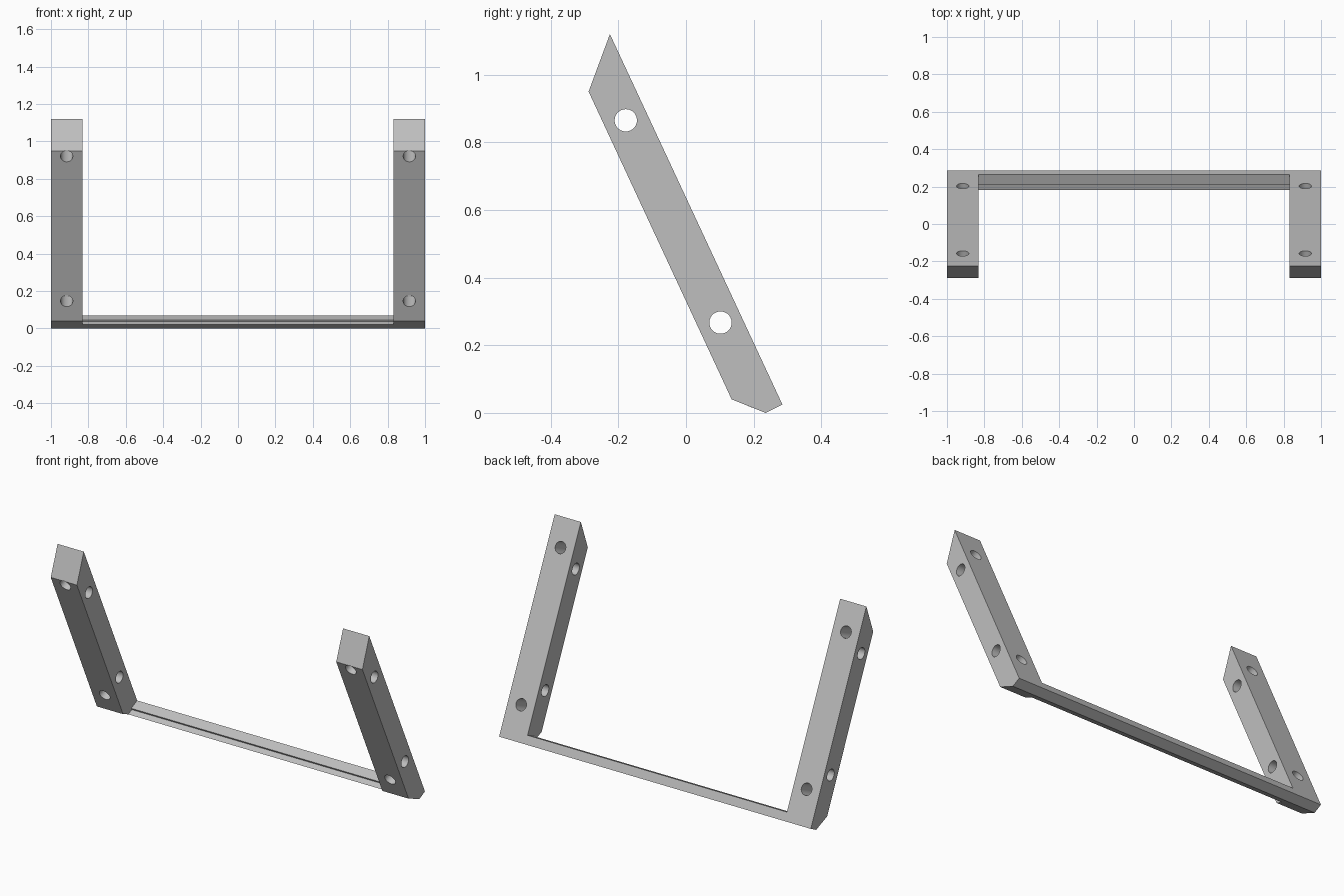
import bpy, bmesh
from mathutils import Vector

cube = bpy.data.objects.get("Cube")
if cube:
    bpy.data.objects.remove(cube, do_unlink=True)

grey = bpy.data.materials.new("plain_grey")
grey.use_nodes = True
colour = (0.52, 0.52, 0.52, 1)
grey.diffuse_color = colour
grey.node_tree.nodes["Principled BSDF"].inputs["Base Color"].default_value = colour


def extrude_x(name, profile, x0, x1):
    """Solid made by sweeping a (y, z) outline along x."""
    bm = bmesh.new()
    face = bm.faces.new([bm.verts.new((x0, y, z)) for y, z in profile])
    swept = bmesh.ops.extrude_face_region(bm, geom=[face])["geom"]
    verts = [v for v in swept if isinstance(v, bmesh.types.BMVert)]
    bmesh.ops.translate(bm, verts=verts, vec=(x1 - x0, 0, 0))
    bmesh.ops.recalc_face_normals(bm, faces=bm.faces)
    mesh = bpy.data.meshes.new(name)
    bm.to_mesh(mesh)
    bm.free()
    mesh.materials.append(grey)
    obj = bpy.data.objects.new(name, mesh)
    bpy.context.collection.objects.link(obj)
    return obj


def drill(obj, centre, axis):
    """Cut a round through hole and remove the cutter."""
    bpy.ops.mesh.primitive_cylinder_add(vertices=40, radius=0.033, depth=0.4, location=centre)
    cutter = bpy.context.object
    cutter.name = "drill_cutter"
    cutter.hide_render = True
    cutter.rotation_euler = Vector(axis).to_track_quat("Z", "Y").to_euler()
    cutter.data.materials.append(grey)
    mod = obj.modifiers.new("hole", "BOOLEAN")
    mod.operation = "DIFFERENCE"
    mod.solver = "EXACT"
    mod.object = cutter
    bpy.context.view_layer.objects.active = obj
    bpy.ops.object.modifier_apply(modifier=mod.name)
    bpy.data.objects.remove(cutter, do_unlink=True)


# Leaning arms with side holes and front-to-back holes
arm_outline = [(-0.225, 1.12), (-0.288, 0.95), (0.135, 0.04), (0.235, 0), (0.285, 0.025)]
for name, side in (("left_arm", 1), ("right_arm", -1)):
    arm = extrude_x(name, arm_outline, side * 0.832, side)
    for y, z in ((-0.178, 0.865), (0.102, 0.267)):
        drill(arm, (side * 0.916, y, z), (1, 0, 0))
    for y, z in ((-0.216, 0.948), (0.145, 0.174)):
        drill(arm, (side * 0.916, y, z), (0, 0.906, 0.422))
    bpy.ops.object.select_all(action="DESELECT")
    arm.select_set(True)
    bpy.context.view_layer.objects.active = arm
    bpy.ops.object.shade_smooth_by_angle(angle=0.5)

# Stepped cross bar joining the feet of the arms
bar_outline = [(0.235, 0), (0.285, 0.025), (0.264, 0.07), (0.21, 0.045),
               (0.2145, 0.036), (0.182, 0.021)]
extrude_x("cross_bar", bar_outline, -0.832, 0.832)
